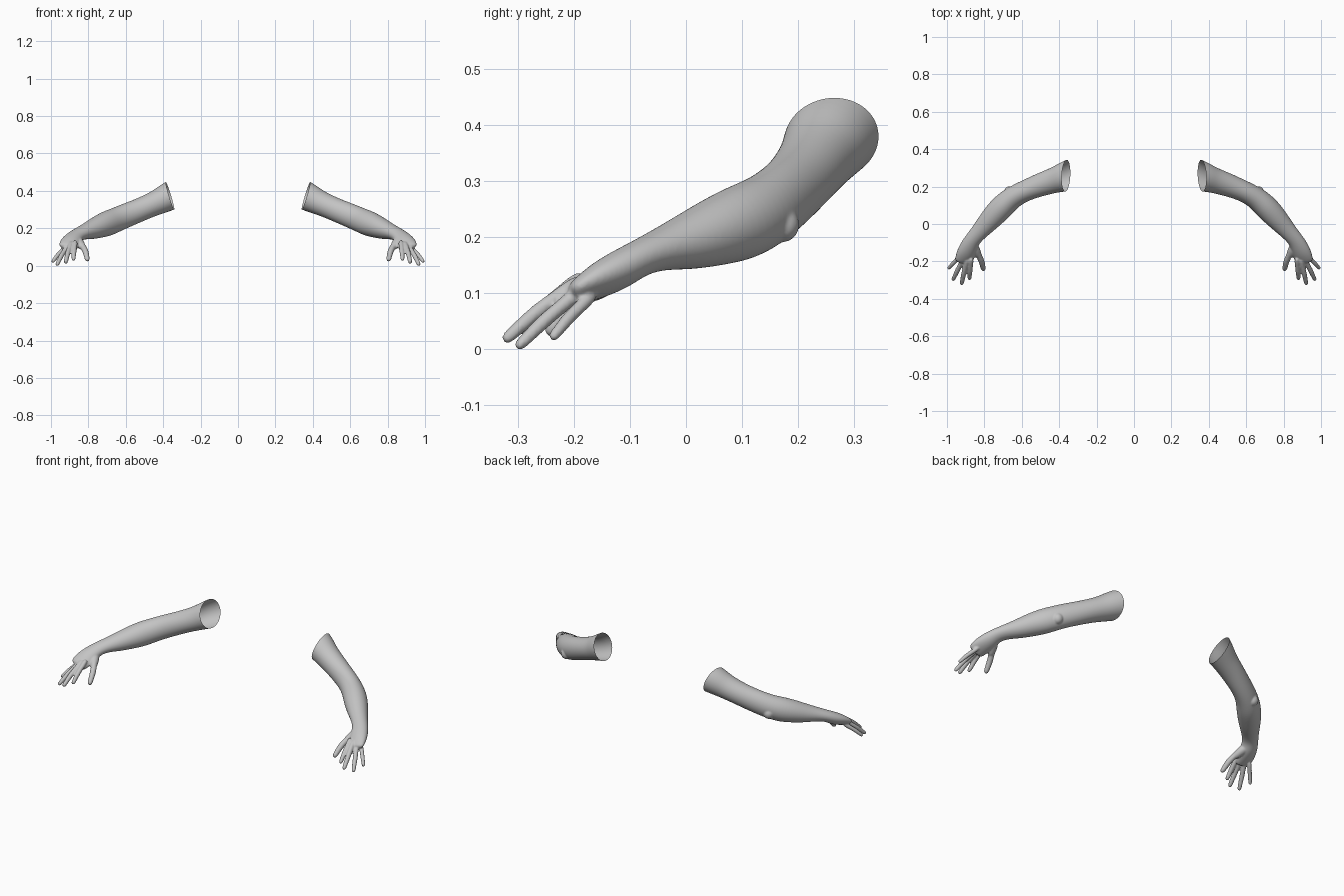
import bpy, bmesh, math
from mathutils import Vector, Matrix

if "Cube" in bpy.data.objects:
    bpy.data.objects.remove(bpy.data.objects["Cube"])

skin = bpy.data.materials.new("skin grey")
skin.diffuse_color = (0.55, 0.55, 0.55, 1)
skin.use_nodes = True
skin.node_tree.nodes["Principled BSDF"].inputs["Base Color"].default_value = skin.diffuse_color


def tube(bm, rings, tilts=None, sides=16):
    """Closed loft through rings of (x, y, z, half width, half thickness)."""
    pts = [Vector(r[:3]) for r in rings]
    loops = []
    for i, r in enumerate(rings):
        tan = (pts[min(i + 1, len(pts) - 1)] - pts[max(i - 1, 0)]).normalized()
        side = Vector((0, 0, 1)).cross(tan).normalized()
        up = tan.cross(side)
        if tilts:
            rot = Matrix.Rotation(math.radians(tilts[i]), 3, tan)
            side, up = rot @ side, rot @ up
        loops.append([bm.verts.new(pts[i] + side * r[3] * math.cos(a) + up * r[4] * math.sin(a))
                      for a in (2 * math.pi * k / sides for k in range(sides))])
    for a, b in zip(loops, loops[1:]):
        for k in range(sides):
            n = (k + 1) % sides
            bm.faces.new((a[k], a[n], b[n], b[k]))
    bm.faces.new(loops[0][::-1])
    bm.faces.new(loops[-1])


def digit(bm, base, mid, tip, r):
    """Finger with slightly thicker joints and a rounded tip."""
    b, m, t = Vector(base), Vector(mid), Vector(tip)
    back = b - (m - b).normalized() * 0.03
    end = (t - m).normalized()
    rings = [(back, .9), (b, 1.1), (b.lerp(m, .5), 1), (m, 1.06), (m.lerp(t, .55), .92),
             (t - end * r * .7, .85), (t - end * r * .15, .6), (t, .2)]
    tube(bm, [(*p, r * s, r * s) for p, s in rings], sides=10)


# shoulder end, upper arm, elbow, forearm, wrist, palm
ARM = [
    (.24, .300, .420, .088, .086), (.31, .275, .397, .086, .084),
    (.375, .250, .368, .081, .078), (.42, .236, .344, .070, .069),
    (.48, .217, .318, .065, .064), (.54, .195, .292, .060, .064),
    (.60, .170, .268, .057, .066), (.655, .138, .244, .061, .067),
    (.70, .098, .225, .066, .070), (.745, .050, .208, .064, .062),
    (.79, .000, .190, .055, .051), (.83, -.045, .178, .046, .038),
    (.863, -.083, .163, .043, .033), (.880, -.115, .143, .050, .036),
    (.897, -.155, .123, .054, .032), (.908, -.188, .105, .052, .023),
    (.914, -.208, .092, .045, .016),
]
TILT = [0] * 11 + [5, 12, 18, 20, 20, 20]

# knuckle, middle joint, tip, radius
DIGITS = [
    ((.872, -.205, .114), (.877, -.252, .076), (.880, -.297, .028), .0135),  # index
    ((.896, -.208, .108), (.911, -.267, .066), (.922, -.325, .014), .0138),  # middle
    ((.918, -.198, .096), (.945, -.250, .053), (.969, -.302, .002), .0132),  # ring
    ((.938, -.180, .084), (.966, -.210, .055), (.994, -.240, .018), .0118),  # little
    ((.838, -.150, .118), (.815, -.198, .077), (.804, -.248, .026), .0165),  # thumb
]


def build_arm(name):
    bm = bmesh.new()
    tube(bm, ARM, TILT)
    for d in DIGITS:
        digit(bm, *d)
    # thumb muscle
    tube(bm, [(.872, -.095, .148, .015, .015), (.857, -.122, .134, .028, .026),
              (.842, -.150, .114, .025, .023), (.825, -.182, .090, .015, .015)])
    # elbow point
    bmesh.ops.create_uvsphere(bm, u_segments=12, v_segments=8, radius=.032,
                              matrix=Matrix.Translation((.665, .172, .222)))
    bmesh.ops.recalc_face_normals(bm, faces=bm.faces)
    me = bpy.data.meshes.new(name)
    bm.to_mesh(me)
    bm.free()
    ob = bpy.data.objects.new(name, me)
    bpy.context.collection.objects.link(ob)
    bpy.context.view_layer.objects.active = ob
    ob.select_set(True)

    # merge everything into one soft skin
    ob.modifiers.new("round", "SUBSURF").levels = 2
    fuse = ob.modifiers.new("fuse", "REMESH")
    fuse.mode, fuse.voxel_size = "VOXEL", .0042
    relax = ob.modifiers.new("relax", "SMOOTH")
    relax.factor, relax.iterations = .5, 5
    for m in list(ob.modifiers):
        bpy.ops.object.modifier_apply(modifier=m.name)

    # open the shoulder end with a slanted cut
    bm = bmesh.new()
    bm.from_mesh(ob.data)
    bmesh.ops.bisect_plane(bm, geom=bm.verts[:] + bm.edges[:] + bm.faces[:],
                           plane_co=(.265, 0, 0), plane_no=(1, .068, -.31), clear_inner=True)
    for f in bm.faces:
        f.smooth = True
    bm.to_mesh(ob.data)
    bm.free()
    ob.data.materials.clear()
    ob.data.materials.append(skin)
    return ob


left = build_arm("left_arm")

# mirrored copy for the other side
right = left.copy()
right.data = left.data.copy()
right.name = "right_arm"
right.data.transform(Matrix.Scale(-1, 4, (1, 0, 0)))
right.data.flip_normals()
bpy.context.collection.objects.link(right)
